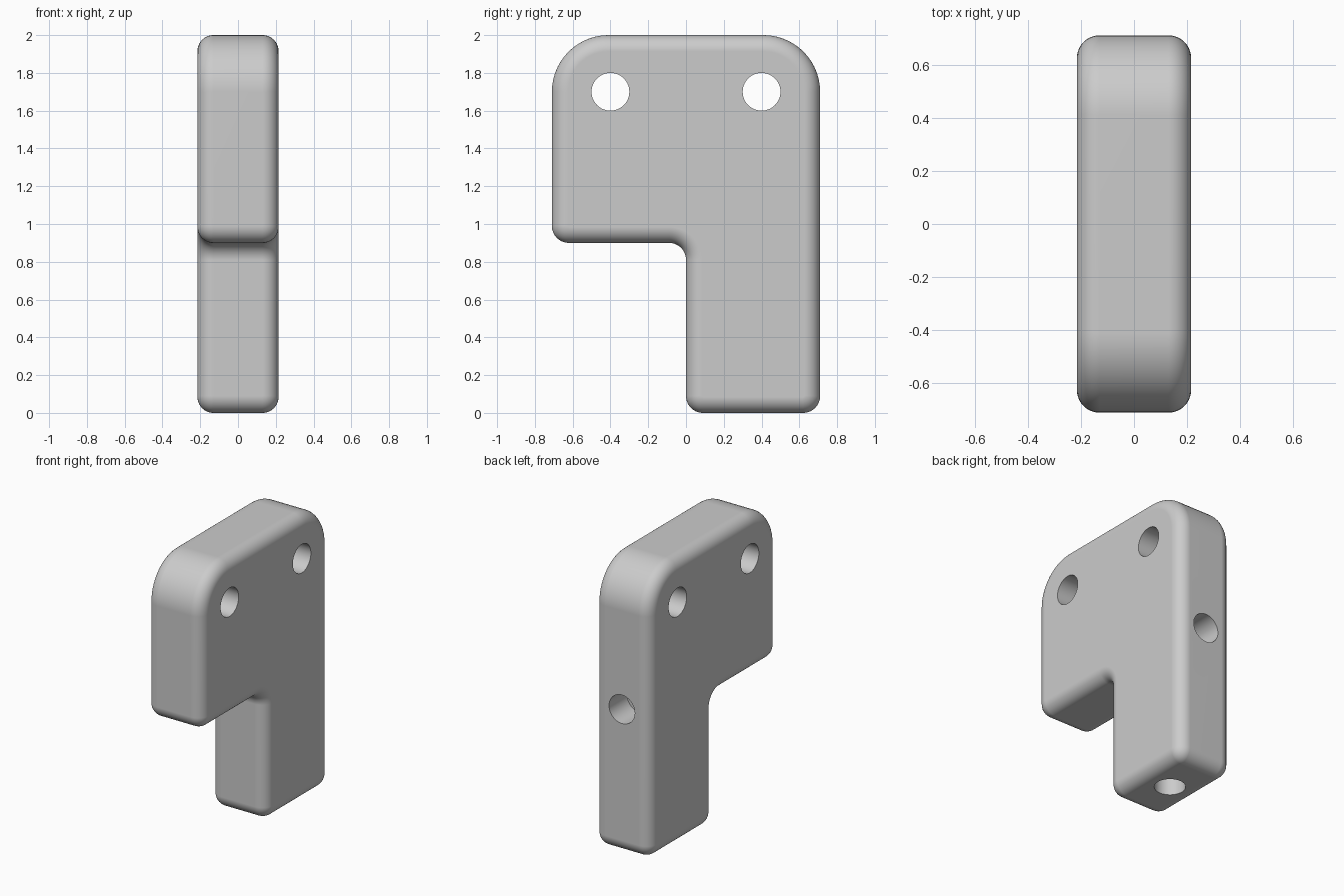
import bpy
import bmesh
from math import sin, cos, pi, radians
from mathutils import Matrix, Vector

old = bpy.data.objects.get("Cube")
if old:
    bpy.data.objects.remove(old, do_unlink=True)

HALF_X, HALF_Y, TOP = 0.215, 0.71, 2.0
EDGE = 0.085       # rounding of the rim
CORNER = 0.09      # small profile corners
BIG = 0.3          # upper profile corners
STEP_Z = 0.9       # underside of the overhang
ARC, RIM = 14, 10  # segments

# Flat grey material
grey = bpy.data.materials.new("plain grey")
grey.use_nodes = True
colour = (0.6, 0.6, 0.6, 1)
grey.diffuse_color = colour
grey.node_tree.nodes["Principled BSDF"].inputs["Base Color"].default_value = colour

# Corners of the side outline: y, z, radius, start angle, turn (+1 convex, -1 concave)
corners = [
    (0, 0, CORNER, 180, 1),
    (HALF_Y, 0, CORNER, 270, 1),
    (HALF_Y, TOP, BIG, 0, 1),
    (-HALF_Y, TOP, BIG, 90, 1),
    (-HALF_Y, STEP_Z, CORNER, 180, 1),
    (0, STEP_Z, CORNER, 90, -1),
]


def outline(inset):
    """Rounded side outline, moved inwards by inset."""
    points = []
    for y, z, radius, start, turn in corners:
        middle = radians(start + 45 * turn)
        cy = y - radius * (1 if cos(middle) > 0 else -1)
        cz = z - radius * (1 if sin(middle) > 0 else -1)
        for i in range(ARC + 1):
            a = radians(start + turn * 90 * i / ARC)
            r = radius - turn * inset
            points.append((cy + r * cos(a), cz + r * sin(a)))
    return points


# Body: stacked outlines with a quarter-round rim on each side
bm = bmesh.new()
half = [(HALF_X - EDGE + EDGE * sin(t), EDGE * (1 - cos(t)))
        for t in (pi / 2 * i / RIM for i in range(RIM + 1))]
half = [(x, EDGE - EDGE * (1 - ((x - HALF_X + EDGE) / EDGE) ** 2) ** 0.5
         if x < HALF_X - 1e-6 else EDGE) for x, _ in half]
sections = [(-x, o) for x, o in reversed(half)] + half
rings = [[bm.verts.new((x, y, z)) for y, z in outline(o)] for x, o in sections]
count = len(rings[0])
for a, b in zip(rings, rings[1:]):
    for i in range(count):
        j = (i + 1) % count
        bm.faces.new((a[i], a[j], b[j], b[i]))
bm.faces.new(rings[0])
bm.faces.new(rings[-1])
bmesh.ops.recalc_face_normals(bm, faces=bm.faces)
mesh = bpy.data.meshes.new("bracket_body")
bm.to_mesh(mesh)
bm.free()
mesh.materials.append(grey)
body = bpy.data.objects.new("bracket_body", mesh)
bpy.context.collection.objects.link(body)
bpy.context.view_layer.objects.active = body
body.select_set(True)


def drill(name, centre, axis, length, radius=0.1):
    """Cut a round hole through the body."""
    cut = bmesh.new()
    turn = Vector((0, 0, 1)).rotation_difference(Vector(axis)).to_matrix().to_4x4()
    bmesh.ops.create_cone(cut, cap_ends=True, segments=48, radius1=radius,
                          radius2=radius, depth=length,
                          matrix=Matrix.Translation(centre) @ turn)
    data = bpy.data.meshes.new(name)
    cut.to_mesh(data)
    cut.free()
    data.materials.append(grey)
    cutter = bpy.data.objects.new(name, data)
    cutter.hide_render = True
    bpy.context.collection.objects.link(cutter)
    mod = body.modifiers.new(name, "BOOLEAN")
    mod.operation, mod.solver, mod.object = "DIFFERENCE", "EXACT", cutter
    bpy.ops.object.modifier_apply(modifier=name)
    bpy.data.objects.remove(cutter, do_unlink=True)


# Two through holes near the top, blind holes in the back and the foot
DEPTH = 0.2
for side, name in ((-1, "front_hole"), (1, "back_hole")):
    drill(name, (0, 0.4 * side, 1.7), (1, 0, 0), 1)
drill("rear_socket", (0, HALF_Y, 1.01), (0, 1, 0), 2 * DEPTH)
drill("foot_socket", (0, HALF_Y / 2, 0), (0, 0, 1), 2 * DEPTH)

# Smooth shading with crisp hole edges and flat large faces
bpy.ops.object.shade_smooth_by_angle(angle=radians(35))
normals = body.modifiers.new("weighted_normals", "WEIGHTED_NORMAL")
normals.keep_sharp = True
